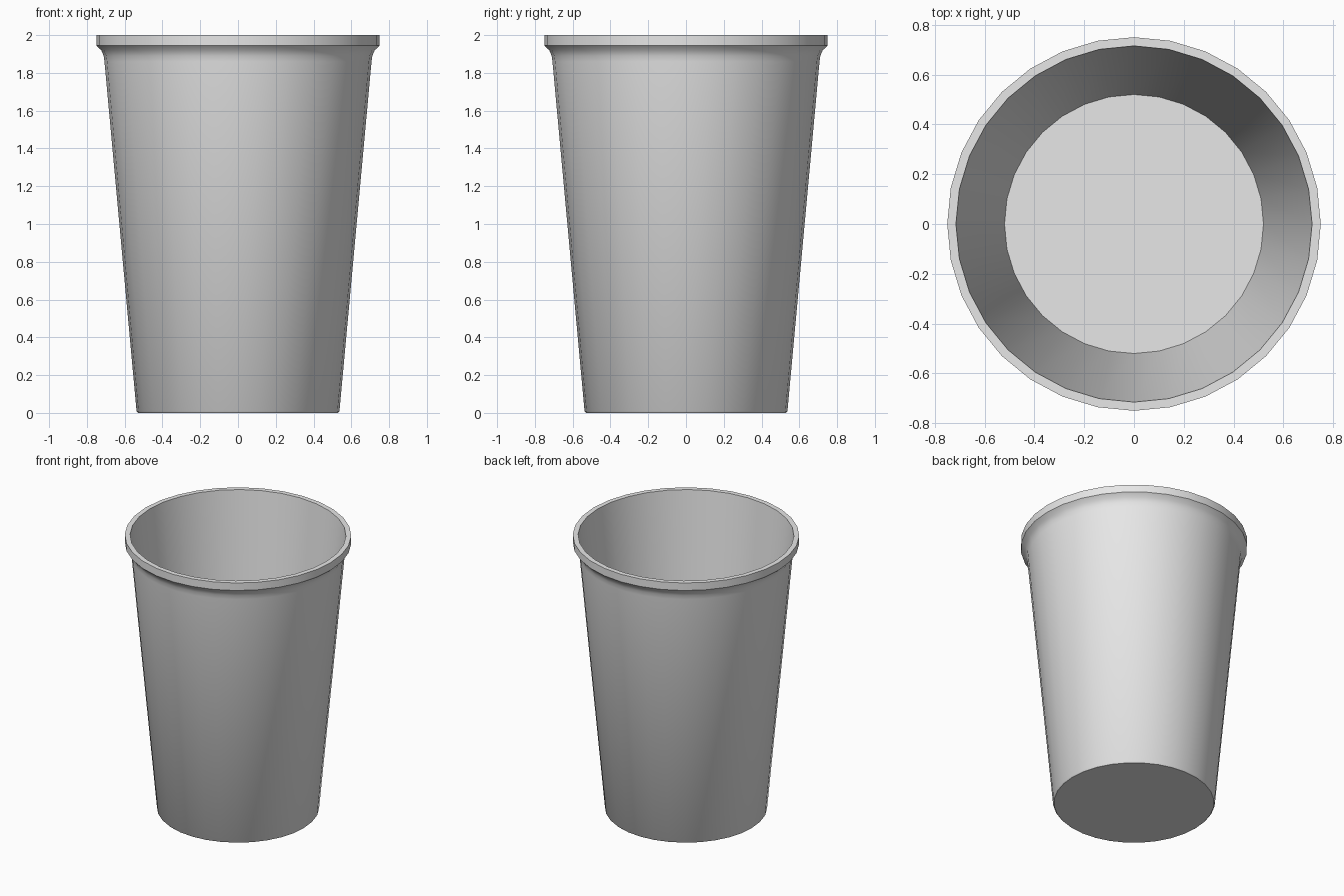
import bpy
import bmesh
from math import cos, sin, tau, radians

SIDES = 32

if "Cube" in bpy.data.objects:
    bpy.data.objects.remove(bpy.data.objects["Cube"], do_unlink=True)

grey = bpy.data.materials.new("plain_grey")
grey.use_nodes = True
grey.diffuse_color = (0.8, 0.8, 0.8, 1)
grey.node_tree.nodes["Principled BSDF"].inputs["Base Color"].default_value = grey.diffuse_color


def lathe(name, profile):
    """Revolve (radius, height) points around z and cap both ends."""
    bm = bmesh.new()
    rings = [[bm.verts.new((r * cos(tau * i / SIDES), r * sin(tau * i / SIDES), z))
              for i in range(SIDES)] for r, z in profile]
    for low, high in zip(rings, rings[1:]):
        for i in range(SIDES):
            j = (i + 1) % SIDES
            bm.faces.new((low[i], low[j], high[j], high[i]))
    bm.faces.new(rings[0][::-1])
    bm.faces.new(rings[-1])
    bmesh.ops.recalc_face_normals(bm, faces=bm.faces)
    mesh = bpy.data.meshes.new(name)
    bm.to_mesh(mesh)
    bm.free()
    mesh.materials.append(grey)
    obj = bpy.data.objects.new(name, mesh)
    bpy.context.collection.objects.link(obj)
    bpy.ops.object.select_all(action='DESELECT')
    obj.select_set(True)
    bpy.context.view_layer.objects.active = obj
    bpy.ops.object.shade_smooth_by_angle(angle=radians(40))
    return obj


# Cup: base, tapered wall, flared neck, rim band, then inside down to the floor
lathe("cup", [
    (0.53, 0.0), (0.537, 0.008),
    (0.707, 1.86), (0.711, 1.89), (0.724, 1.92), (0.748, 1.943),
    (0.75, 1.945), (0.75, 2.0),
    (0.715, 2.0), (0.52, 0.02),
])
